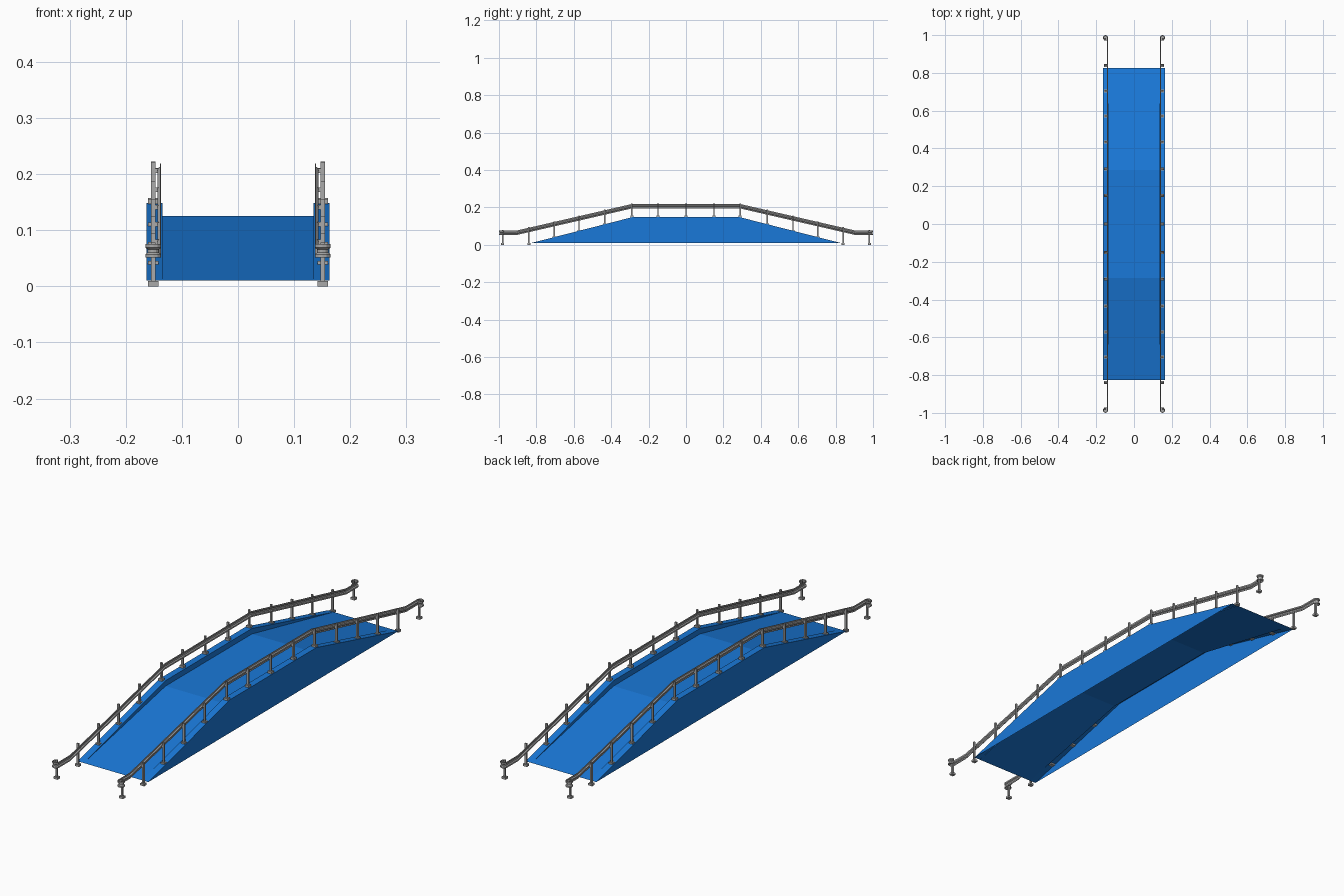
import bpy, bmesh, math
from mathutils import Vector

cube = bpy.data.objects.get("Cube")
if cube:
    bpy.data.objects.remove(cube, do_unlink=True)


def make_material(name, colour):
    mat = bpy.data.materials.new(name)
    mat.use_nodes = True
    mat.diffuse_color = colour
    mat.node_tree.nodes["Principled BSDF"].inputs["Base Color"].default_value = colour
    return mat


blue = make_material("blue paint", (0.01, 0.19, 0.69, 1))
steel = make_material("galvanised steel", (0.4, 0.4, 0.4, 1))


def finish(name, bm, mat):
    mesh = bpy.data.meshes.new(name)
    bm.to_mesh(mesh)
    bm.free()
    mesh.materials.append(mat)
    obj = bpy.data.objects.new(name, mesh)
    bpy.context.collection.objects.link(obj)
    return obj


def loft(name, rings, mat, closed=False):
    """Join successive cross-sections with quads, capping closed ones."""
    bm = bmesh.new()
    loops = [[bm.verts.new(p) for p in ring] for ring in rings]
    count = len(loops[0])
    for a, b in zip(loops, loops[1:]):
        for i in range(count if closed else count - 1):
            j = (i + 1) % count
            bm.faces.new((a[i], a[j], b[j], b[i]))
    if closed:
        bm.faces.new(loops[0])
        bm.faces.new(loops[-1])
    bmesh.ops.recalc_face_normals(bm, faces=bm.faces)
    return finish(name, bm, mat)


def box(bm, centre, size):
    made = bmesh.ops.create_cube(bm, size=1)["verts"]
    for v in made:
        v.co = Vector(centre) + Vector(v.co[i] * size[i] for i in range(3))


HALF, CREST, GROUND = 0.825, 0.285, 0.01
EDGE, INNER = 0.163, 0.135


def ramp(y, top):
    t = min(1, max(0, (HALF - abs(y)) / (HALF - CREST)))
    return GROUND + (top - GROUND) * t


def rail_height(y):
    t = min(1, max(0, (0.91 - abs(y)) / (0.91 - CREST)))
    return 0.063 + 0.144 * t


# Hollow deck shell with raised kerbs, open underneath
sections = []
for y in (-HALF, -CREST, CREST, HALF):
    kerb, road = ramp(y, 0.148), ramp(y, 0.125)
    half = [(EDGE, GROUND), (EDGE, kerb), (INNER, kerb), (INNER, road)]
    outline = half + [(-x, z) for x, z in reversed(half)]
    sections.append([(x, y, z) for x, z in outline])
deck = loft("deck", sections, blue)
bm = bmesh.new()
bm.from_mesh(deck.data)
bmesh.ops.dissolve_degenerate(bm, dist=1e-5, edges=bm.edges)
# Shell faces look outward and upward
for f in bm.faces:
    f.normal_update()
    c = f.calc_center_median()
    side = c.x if abs(c.x) > 0.15 else -c.x
    if (abs(f.normal.z) > 0.5 and f.normal.z < 0) or (abs(f.normal.x) > 0.9 and f.normal.x * side < 0):
        f.normal_flip()
bm.to_mesh(deck.data)
bm.free()

# Guard rail path: straight run with a curled terminal at each end
POST_X, RADIUS, CURL_Y = 0.151, 0.011, 0.986
curl = []
for i in range(10):
    a = math.pi - math.radians(30 * i)
    curl.append((POST_X + RADIUS * math.cos(a), CURL_Y + RADIUS * math.sin(a)))
run = [(POST_X - RADIUS, y) for y in (0.91, CREST, -CREST, -0.91)]
path = list(reversed(curl)) + run + [(x, -y) for x, y in curl]

# Beam section with a shallow central channel: depth and height
wave = [(-0.002, 0.012), (-0.002, 0.006), (0.002, 0.003),
        (0.002, -0.003), (-0.002, -0.006), (-0.002, -0.012)]
section = [(d - 0.0012, h) for d, h in wave] + [(d + 0.0012, h) for d, h in reversed(wave)]

POSTS = (0, 0.15, 0.29, 0.435, 0.572, 0.705, 0.84, 0.98)
for side, label in ((1, "left"), (-1, "right")):
    rings = []
    for i, (x, y) in enumerate(path):
        before, after = path[max(i - 1, 0)], path[min(i + 1, len(path) - 1)]
        along = Vector((after[0] - before[0], after[1] - before[1])).normalized()
        out = Vector((-along.y, along.x))
        rings.append([(side * (x + out.x * d), y + out.y * d, rail_height(y) + h)
                      for d, h in section])
    loft(label + "_guard_rail", rings, steel, closed=True)

    # Posts with foot plates and spacer blocks behind the beam
    bm = bmesh.new()
    for y in sorted({s * p for p in POSTS for s in (-1, 1)}):
        foot = ramp(y, 0.148) if abs(y) < HALF else 0
        if CREST + 0.01 < abs(y) < HALF:
            foot -= 0.005  # feet on the slopes are sunk through the kerb
        rail = rail_height(y)
        top = rail + 0.015
        x = side * POST_X
        box(bm, (x, y, (foot + top) / 2), (0.008, 0.007, top - foot))
        box(bm, (x, y, foot + 0.0045), (0.018, 0.016, 0.009))
        if abs(y) < 0.9:
            box(bm, (side * 0.145, y, rail), (0.01, 0.007, 0.008))
    finish(label + "_posts", bm, steel)
